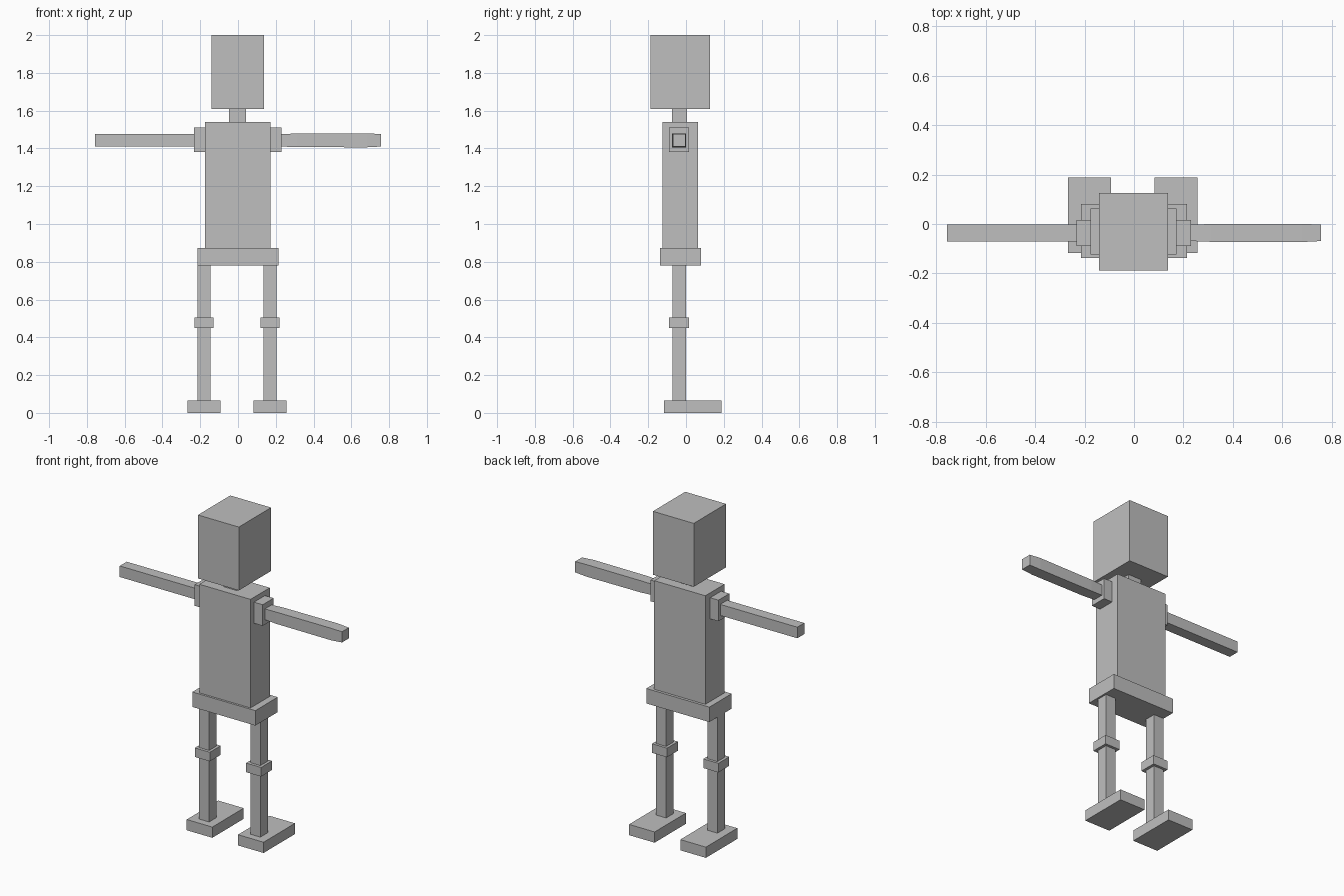
import bpy, bmesh

if "Cube" in bpy.data.objects:
    bpy.data.objects.remove(bpy.data.objects["Cube"])

grey = bpy.data.materials.new("plain_grey")
grey.diffuse_color = (0.52, 0.52, 0.52, 1)
grey.use_nodes = True
grey.node_tree.nodes["Principled BSDF"].inputs["Base Color"].default_value = grey.diffuse_color


def finish(name, bm):
    bmesh.ops.recalc_face_normals(bm, faces=bm.faces)
    mesh = bpy.data.meshes.new(name)
    bm.to_mesh(mesh)
    bm.free()
    mesh.materials.append(grey)
    bpy.context.collection.objects.link(bpy.data.objects.new(name, mesh))


def box(name, x, y, z):
    """Block spanning the given (low, high) ranges."""
    bm = bmesh.new()
    bmesh.ops.create_cube(bm, size=1)
    for v in bm.verts:
        for i, (lo, hi) in enumerate((x, y, z)):
            v.co[i] = hi if v.co[i] > 0 else lo
    finish(name, bm)


def bar(name, stations, yc, zc):
    """Square bar along x, from (x, half width) stations."""
    bm = bmesh.new()
    rings = [[bm.verts.new((x, yc + sy * h, zc + sz * h))
              for sy, sz in ((-1, -1), (1, -1), (1, 1), (-1, 1))]
             for x, h in stations]
    for a, b in zip(rings, rings[1:]):
        for i in range(4):
            j = (i + 1) % 4
            bm.faces.new((a[i], a[j], b[j], b[i]))
    bm.faces.new(rings[0])
    bm.faces.new(rings[-1])
    finish(name, bm)


# Head and body
box("head", (-0.141, 0.137), (-0.188, 0.126), (1.61, 2.0))
box("neck", (-0.047, 0.043), (-0.073, 0.004), (1.54, 1.61))
box("torso", (-0.176, 0.172), (-0.124, 0.063), (0.872, 1.54))
box("pelvis", (-0.215, 0.214), (-0.137, 0.08), (0.78, 0.872))

# Shoulders and arms
box("left_shoulder", (-0.232, -0.176), (-0.09, 0.016), (1.38, 1.51))
box("right_shoulder", (0.172, 0.231), (-0.09, 0.016), (1.38, 1.51))
bar("left_arm", ((-0.756, 0.034), (-0.232, 0.034)), -0.036, 1.443)
bar("right_arm", ((0.231, 0.033), (0.31, 0.036), (0.68, 0.037), (0.756, 0.033)),
    -0.036, 1.443)

# Legs, each placed about its own centre line
for side, cx in (("left", -0.180), ("right", 0.169)):
    box(side + "_leg", (cx - 0.034, cx + 0.034), (-0.072, 0.0), (0.066, 0.78))
    box(side + "_knee", (cx - 0.051, cx + 0.051), (-0.09, 0.016), (0.45, 0.506))
    box(side + "_foot", (cx - 0.087, cx + 0.087), (-0.117, 0.188), (0.0, 0.066))
